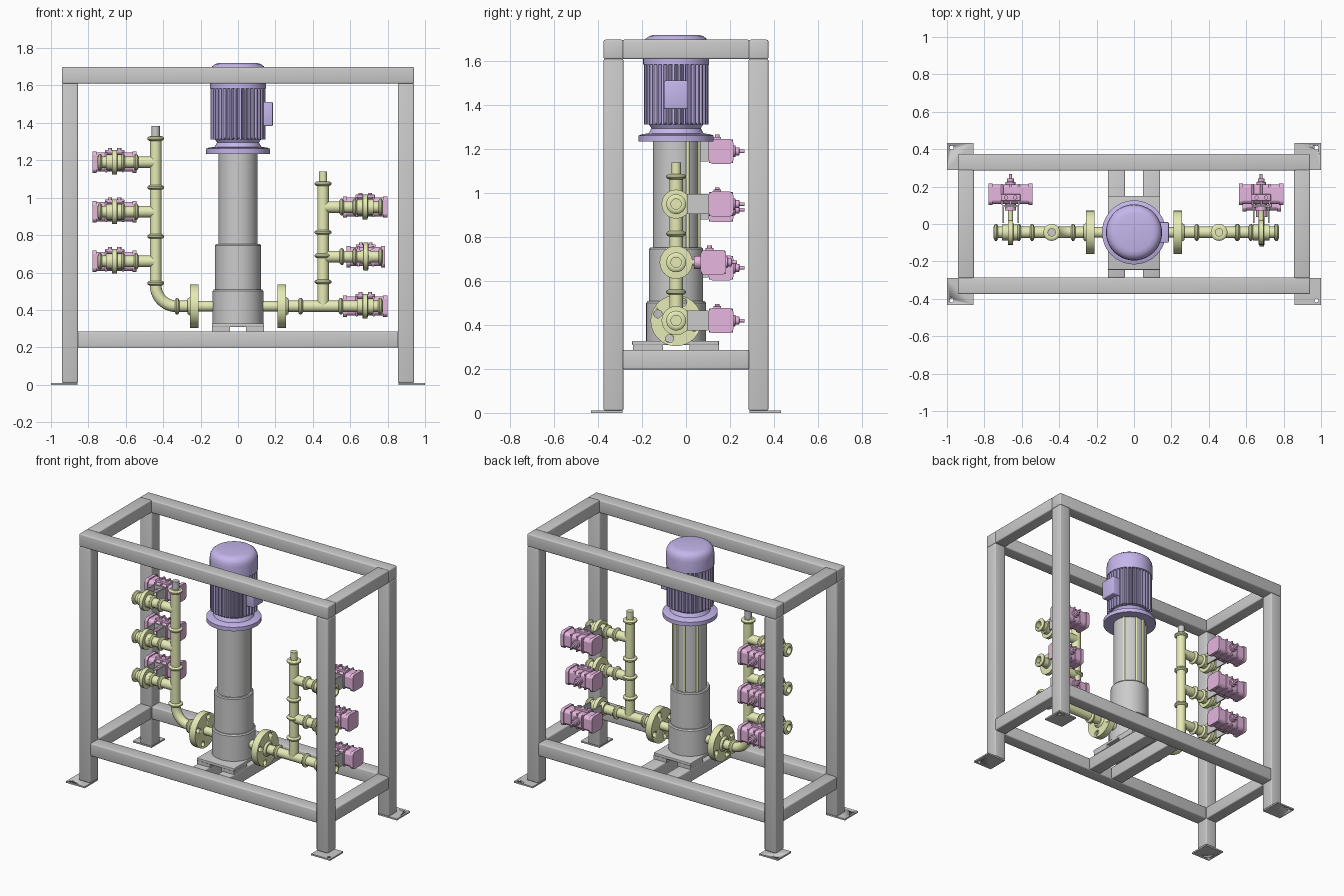
import bpy, bmesh
from math import sin, cos, pi, radians
from mathutils import Vector, Matrix

if "Cube" in bpy.data.objects:
    bpy.data.objects.remove(bpy.data.objects["Cube"])

def material(name, col):
    m = bpy.data.materials.new(name)
    m.diffuse_color = (*col, 1)
    m.use_nodes = True
    m.node_tree.nodes["Principled BSDF"].inputs["Base Color"].default_value = m.diffuse_color
    return m

YEL = material("pipe_yellow", (0.79, 0.83, 0.46))
PUR = material("motor_purple", (0.56, 0.47, 0.84))
PNK = material("actuator_pink", (0.80, 0.47, 0.74))
PY = -0.045                      # y of the pump and pipe plane
X, Y, Z = Vector((1, 0, 0)), Vector((0, 1, 0)), Vector((0, 0, 1))

def finish(name, bm, mat=None, smooth=True):
    bmesh.ops.remove_doubles(bm, verts=bm.verts, dist=1e-5)
    bmesh.ops.recalc_face_normals(bm, faces=bm.faces)
    me = bpy.data.meshes.new(name)
    bm.to_mesh(me)
    bm.free()
    o = bpy.data.objects.new(name, me)
    bpy.context.collection.objects.link(o)
    if mat:
        me.materials.append(mat)
    bpy.ops.object.select_all(action='DESELECT')
    o.select_set(True)
    bpy.context.view_layer.objects.active = o
    if smooth:
        bpy.ops.object.shade_smooth_by_angle(angle=radians(35))
    return o

def box(name, x, y, z, mat=None, bevel=0.0):
    """Box from (min, max) ranges."""
    bm = bmesh.new()
    c = [(a + b) / 2 for a, b in (x, y, z)]
    s = [b - a for a, b in (x, y, z)]
    bmesh.ops.create_cube(bm, size=1, matrix=Matrix.Translation(c) @ Matrix.Diagonal((*s, 1)))
    if bevel:
        bmesh.ops.bevel(bm, geom=bm.edges[:], offset=bevel, segments=3, profile=0.5, affect='EDGES')
    return finish(name, bm, mat)

def lathe(name, prof, loc, axis=Z, mat=None, seg=32):
    """Revolve (radius, height) points about an axis."""
    bm = bmesh.new()
    rot = axis.to_track_quat('Z', 'Y')
    rings = [[bm.verts.new(Vector(loc) + rot @ Vector((r * cos(2 * pi * i / seg), r * sin(2 * pi * i / seg), h)))
              for i in range(seg)] for r, h in prof]
    for a, b in zip(rings, rings[1:]):
        for i in range(seg):
            j = (i + 1) % seg
            bm.faces.new((a[i], a[j], b[j], b[i]))
    return finish(name, bm, mat)

def cyl(name, r, h, loc, axis=Z, mat=None, seg=24):
    return lathe(name, [(0, 0), (r, 0), (r, h), (0, h)], loc, axis, mat, seg)

def cut(o, cutters):
    for c in cutters:
        m = o.modifiers.new("hole", 'BOOLEAN')
        m.operation, m.solver, m.object = 'DIFFERENCE', 'EXACT', c
        bpy.context.view_layer.objects.active = o
        bpy.ops.object.modifier_apply(modifier=m.name)
        bpy.data.objects.remove(c)

def pipe(name, loc, axis, length, collars=(), r=0.031, bore=True):
    """Pipe with clamp collars and an open far end."""
    p = [(0, 0), (r, 0)]
    for c in collars:
        p += [(r, c - .012), (.037, c - .011), (.045, c - .004), (.045, c + .004), (.037, c + .011), (r, c + .012)]
    p += [(r, length), (r * .75, length), (r * .75, length - .12), (0, length - .12)] if bore else [(r, length), (0, length)]
    return lathe(name, p, loc, axis, YEL)

# ---- frame ----
for sx in (-1, 1):
    for sy in (-1, 1):
        tag = f"{'left' if sx < 0 else 'right'}_{'front' if sy < 0 else 'back'}"
        rng = lambda s, a, b: tuple(sorted((s * a, s * b)))
        box(f"leg_{tag}", rng(sx, .855, .942), rng(sy, .285, .375), (.01, 1.612), bevel=.008)
        plate = box(f"foot_plate_{tag}", rng(sx, .857, 1.0), rng(sy, .29, .433), (0, .01))
        cut(plate, [cyl("foot_hole", .011, .05, (sx * .975, sy * .408, -.02))])
for z0, lab in ((.198, "lower"), (1.61, "upper")):
    top = lab == "upper"
    ex, ey = (.942, .29) if top else (.857, .287)
    for s in (-1, 1):
        box(f"{lab}_long_rail_{s}", (-ex, ex), tuple(sorted((s * .285, s * .375))), (z0, z0 + .088), bevel=.008)
        box(f"{lab}_side_rail_{s}", tuple(sorted((s * .855, s * .942))), (-ey, ey), (z0, z0 + .088), bevel=.008)
for s in (-1, 1):
    box(f"pump_support_beam_{s}", tuple(sorted((s * .048, s * .14))), (-.287, .287), (.2, .286), bevel=.006)

# ---- pump ----
box("pump_base_top", (-.14, .14), (-.245, .15), (.308, .328), bevel=.004)
for sx in (-1, 1):
    for sy in (-1, 1):
        box("pump_base_pad", tuple(sorted((sx * .042, sx * .14))),
            tuple(sorted((PY + sy * .06, PY + sy * .196))), (.285, .31))
lathe("pump_body", [(0, .325), (.136, .325), (.136, .5), (.13, .508), (.123, .508), (.123, .745), (.118, .752),
                    (.105, .752), (.105, 1.24), (0, 1.24)], (0, PY, 0), seg=48)
for i, a in enumerate((30, 75, 105, 150)):
    cyl(f"tie_rod_{i}", .008, .488, (.106 * cos(radians(a)), PY + .106 * sin(radians(a)), .75), mat=YEL, seg=12)

# ---- motor ----
lathe("motor_flange", [(0, 1.235), (.171, 1.235), (.171, 1.262), (.155, 1.268), (.125, 1.272), (.112, 1.295),
                       (.125, 1.315), (.14, 1.318), (0, 1.318)], (0, PY, 0), mat=PUR, seg=48)
bm = bmesh.new()
N = 36
ring = []
for i in range(N):
    for f, r in ((.05, .129), (.32, .129), (.36, .147), (.68, .147)):
        a = 2 * pi * (i + f) / N
        ring.append(bm.verts.new((r * cos(a), PY + r * sin(a), 1.312)))
face = bm.faces.new(ring)
ext = bmesh.ops.extrude_face_region(bm, geom=[face])
bmesh.ops.translate(bm, vec=(0, 0, .28), verts=[v for v in ext['geom'] if isinstance(v, bmesh.types.BMVert)])
finish("motor_finned_body", bm, PUR, smooth=False)
lathe("motor_fan_cover", [(0, 1.585), (.15, 1.585), (.15, 1.66), (.147, 1.685), (.138, 1.703), (.122, 1.715),
                          (.1, 1.72), (0, 1.72)], (0, PY, 0), mat=PUR, seg=48)
box("motor_terminal_box", (.12, .186), (-.1, .01), (1.383, 1.512), PUR, .006)

# ---- pump flanges ----
for s, lab in ((-1, "left"), (1, "right")):
    ax = X * s
    fl = lathe(f"pipe_flange_{lab}", [(0, 0), (.116, 0), (.116, .045), (.05, .045), (.04, .058), (0, .058)],
               (s * .212, PY, .42), ax, YEL, 48)
    cut(fl, [cyl("bolt_hole", .018, .09, (s * .19, PY + .088 * cos(radians(a)), .42 + .088 * sin(radians(a))), ax)
             for a in (70, 160, 250, 340)])
    pipe(f"pump_port_{lab}", (s * .1, PY, .42), ax, .13, bore=False, r=.028)

# ---- left riser with elbow ----
pipe("left_inlet_pipe", (-.25, PY, .42), -X, .09, [.076], bore=False)
cu = bpy.data.curves.new("left_elbow", 'CURVE')
cu.dimensions, cu.bevel_depth, cu.bevel_resolution = '3D', .031, 6
sp = cu.splines.new('POLY')
sp.points.add(12)
for i, p in enumerate(sp.points):
    a = pi / 2 * i / 12
    p.co = (-.33 - .11 * sin(a), PY, .53 - .11 * cos(a), 1)
sp.use_smooth = True
cu.materials.append(YEL)
elbow = bpy.data.objects.new("left_elbow", cu)
bpy.context.collection.objects.link(elbow)
pipe("left_riser", (-.44, PY, .528), Z, .802, [.015, .265, .527, .788], bore=False)
cyl("left_riser_plug", .022, .056, (-.44, PY, 1.328))

# ---- right riser ----
pipe("right_outlet_pipe", (.25, PY, .42), X, .525, [.085, .3, .51])
pipe("right_riser", (.455, PY, .42), Z, .668, [.13, .27, .395, .655], bore=False)
cyl("right_riser_plug", .022, .055, (.455, PY, 1.085), mat=YEL)

def valve(tag, cx, z, k=1.0, dy=0.0, wafer=False):
    """Valve body, bracket and actuator centred on a branch pipe."""
    if wafer:
        lathe(f"valve_disc_{tag}", [(0, 0), (.036, 0), (.036, .012), (.075, .014), (.075, .04), (.036, .042),
                                    (.036, .054), (0, .054)], (cx - .027, PY, z), X, YEL)
    else:
        lathe(f"valve_body_{tag}", [(0, 0), (.042, 0), (.042, .03), (.066, .032), (.066, .058), (.042, .06),
                                    (.042, .09), (0, .09)], (cx - .045, PY, z), X, YEL)
        for s in (-1, 1):
            box(f"bracket_side_{tag}", tuple(sorted((cx + s * .036, cx + s * .044))), (.005, .1), (z - .045, z + .045))
        box(f"bracket_plate_{tag}", (cx - .044, cx + .044), (.092, .102), (z - .045, z + .045))
    cyl(f"valve_stem_{tag}", .014, .15, (cx, PY, z), Y, YEL)
    # octagonal actuator barrel with end caps, ribs, air block and indicator
    h, y0, y1 = .118 * k, .102 + dy, .216 + dy
    for nm, a, b, g in (("barrel", -h + .02, h - .02, .006), ("cap_a", -h, -h + .022, 0), ("cap_b", h - .022, h, 0)):
        o = box(f"actuator_{nm}_{tag}", (cx + a, cx + b), (y0 + g, y1 - g), (z - .057 + g, z + .057 - g), PNK)
        bm = bmesh.new()
        bm.from_mesh(o.data)
        long = [e for e in bm.edges if abs(e.verts[0].co.x - e.verts[1].co.x) > .01]
        bmesh.ops.bevel(bm, geom=long, offset=.018, segments=2, profile=.5, affect='EDGES')
        bm.to_mesh(o.data)
        bm.free()
    for i in (-1, 0, 1):
        box(f"actuator_rib_{tag}", (cx + i * .045 * k - .006, cx + i * .045 * k + .006), (y0 + .002, y1 - .002),
            (z - .054, z + .054), PNK, .003)
    box(f"actuator_air_block_{tag}", (cx - .052, cx + .052), (y0 + .022, y0 + .058), (z + .045, z + .066), PNK, .003)
    for i in (-1, 1):
        cyl(f"actuator_air_port_{tag}", .011, .014, (cx + i * .025, y0 + .04, z + .062), mat=PNK, seg=16)
    cyl(f"actuator_neck_{tag}", .03, .035, (cx, y0 - .03, z), Y, PNK)
    lathe(f"actuator_indicator_{tag}", [(0, 0), (.026, 0), (.026, .012), (.018, .014), (.018, .03), (.008, .032),
                                        (.008, .055), (0, .055)], (cx, y1 - .004, z), Y, PNK)

# ---- branches ----
for i, z in enumerate((.66, .925, 1.19)):
    pipe(f"left_branch_{i}", (-.44, PY, z), -X, .31, [.105, .175, .298])
    valve(f"left_{i}", -.66, z)
for i, z in enumerate((.42, .685, .95)):
    if i:
        pipe(f"right_branch_{i}", (.455, PY, z), X, .32, [.1, .17, .307])
    if i == 1:
        valve("right_1", .683, z, .87, -.035, True)
    else:
        valve(f"right_{i}", .68, z)
